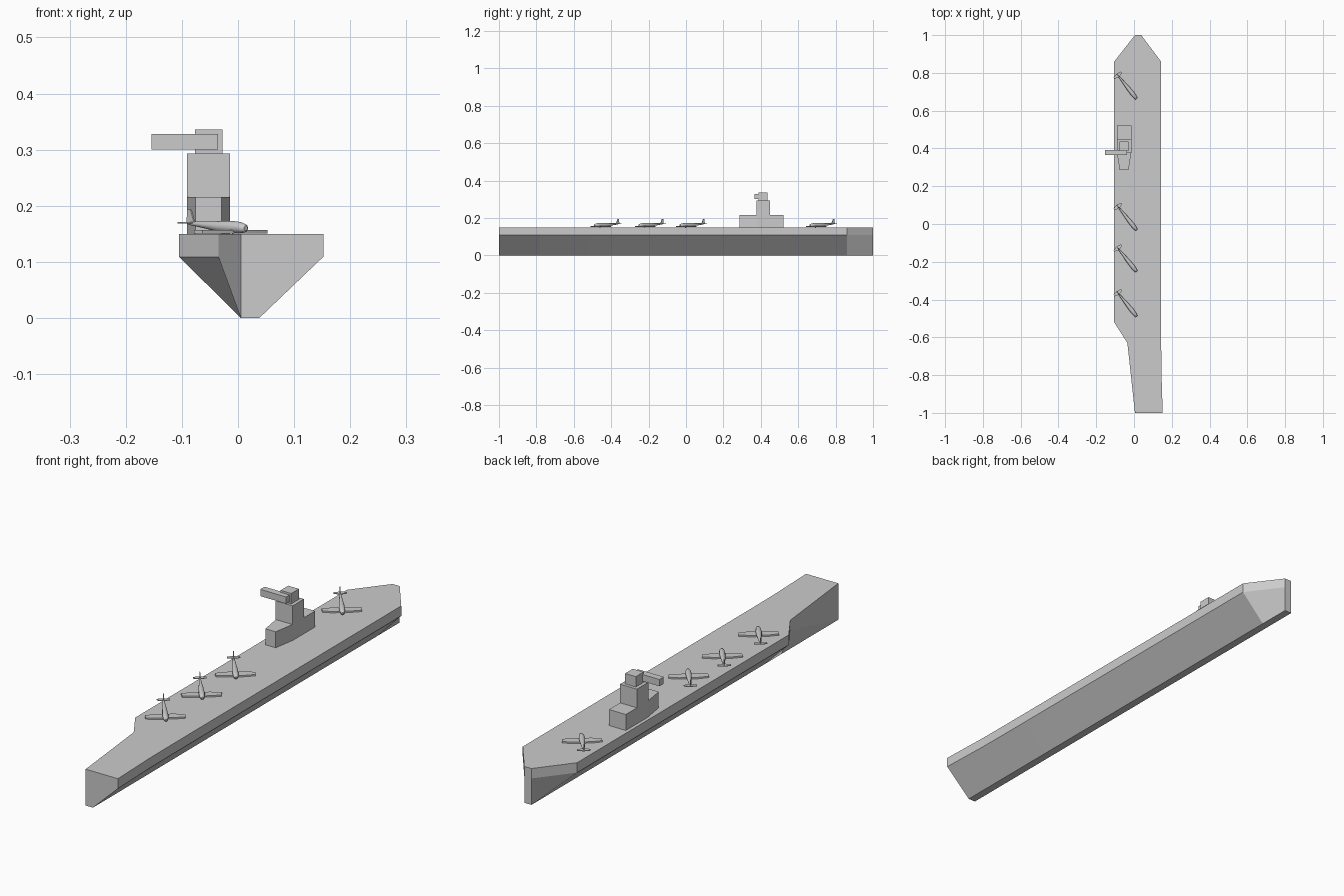
import bpy, bmesh, math
from mathutils import Vector

if "Cube" in bpy.data.objects:
    bpy.data.objects.remove(bpy.data.objects["Cube"])


def finish(name, bm, smooth=False):
    bmesh.ops.remove_doubles(bm, verts=bm.verts, dist=1e-5)
    bmesh.ops.recalc_face_normals(bm, faces=bm.faces)
    me = bpy.data.meshes.new(name)
    bm.to_mesh(me)
    bm.free()
    ob = bpy.data.objects.new(name, me)
    bpy.context.collection.objects.link(ob)
    if smooth:
        bpy.ops.object.select_all(action='DESELECT')
        ob.select_set(True)
        bpy.context.view_layer.objects.active = ob
        bpy.ops.object.shade_smooth_by_angle(angle=math.radians(40))
    return ob


def loft(bm, rings):
    """Skin closed rings of equal point count and cap both ends."""
    vs = [[bm.verts.new(p) for p in r] for r in rings]
    n = len(vs[0])
    for a, b in zip(vs, vs[1:]):
        for i in range(n):
            bm.faces.new((a[i], a[(i + 1) % n], b[(i + 1) % n], b[i]))
    bm.faces.new(vs[0])
    bm.faces.new(vs[-1])


def prism(bm, outline, z0, z1):
    loft(bm, [[(x, y, z) for x, y in outline] for z in (z0, z1)])


def box(name, x0, x1, y0, y1, z0, z1):
    bm = bmesh.new()
    prism(bm, [(x0, y0), (x1, y0), (x1, y1), (x0, y1)], z0, z1)
    return finish(name, bm)


# Hull: stations of y, left edge, right edge, lower height of the left side band
KL, KR, MID, DECK = 0.005, 0.038, 0.109, 0.15
stations = [(-1.0, KL, 0.152, 0.0), (-0.78, None, 0.145, None), (-0.63, -0.035, 0.144, MID),
            (-0.52, -0.105, 0.144, MID), (0.86, -0.105, 0.143, MID), (1.0, KL, KR, MID)]
rings = []
for y, xl, xr, zl in stations:
    if xl is None:                      # point on the straight stern flare
        f = (y + 1.0) / 0.37
        xl, zl = KL - 0.04 * f, MID * f
    rings.append([(KL, y, 0), (KR, y, 0), (xr, y, MID), (xr, y, DECK), (xl, y, DECK), (xl, y, zl)])
bm = bmesh.new()
loft(bm, rings)
finish("hull", bm)

# Island tower
bm = bmesh.new()
prism(bm, [(-0.076, 0.287), (-0.029, 0.287), (-0.014, 0.38), (-0.014, 0.522),
           (-0.091, 0.522), (-0.091, 0.38)], 0.15, 0.216)
finish("island_base", bm)
box("island_tower", -0.091, -0.014, 0.376, 0.45, 0.216, 0.293)
box("lookout_block", -0.077, -0.028, 0.387, 0.437, 0.293, 0.336)
box("side_arm", -0.154, -0.036, 0.365, 0.393, 0.30, 0.328)

# Aircraft: nose points along -y, origin at the nose on the deck
bm = bmesh.new()
profile = [(-0.003, 0.004, 0.010), (0.0, 0.0075, 0.010), (0.012, 0.010, 0.011),
           (0.035, 0.0115, 0.0115), (0.07, 0.010, 0.0125), (0.11, 0.0065, 0.0155),
           (0.15, 0.0035, 0.018), (0.165, 0.0015, 0.019)]
loft(bm, [[(r * math.cos(k * math.tau / 12), y, z + r * math.sin(k * math.tau / 12))
           for k in range(12)] for y, r, z in profile])


def mirrored(pts):
    return pts + [(-x, y) for x, y in reversed(pts)]


# wings and tailplane
prism(bm, mirrored([(0.035, 0.023), (0.074, 0.028), (0.076, 0.05), (0.035, 0.058)]), 0.001, 0.007)
prism(bm, mirrored([(0.004, 0.146), (0.025, 0.152), (0.025, 0.162), (0.004, 0.166)]), 0.0185, 0.021)
# tail fin
fin = [(0.143, 0.018), (0.154, 0.043), (0.163, 0.043), (0.166, 0.018)]
loft(bm, [[(x, y, z) for y, z in fin] for x in (-0.0015, 0.0015)])
plane = finish("aircraft_1", bm, smooth=True)

# Parked row
for i, y in enumerate((0.665, -0.03, -0.25, -0.487)):
    ob = plane if i == 0 else plane.copy()
    if i:
        ob.name = f"aircraft_{i + 1}"
        bpy.context.collection.objects.link(ob)
    ob.location = Vector((0.012, y, DECK))
    ob.rotation_euler.z = 0.67
